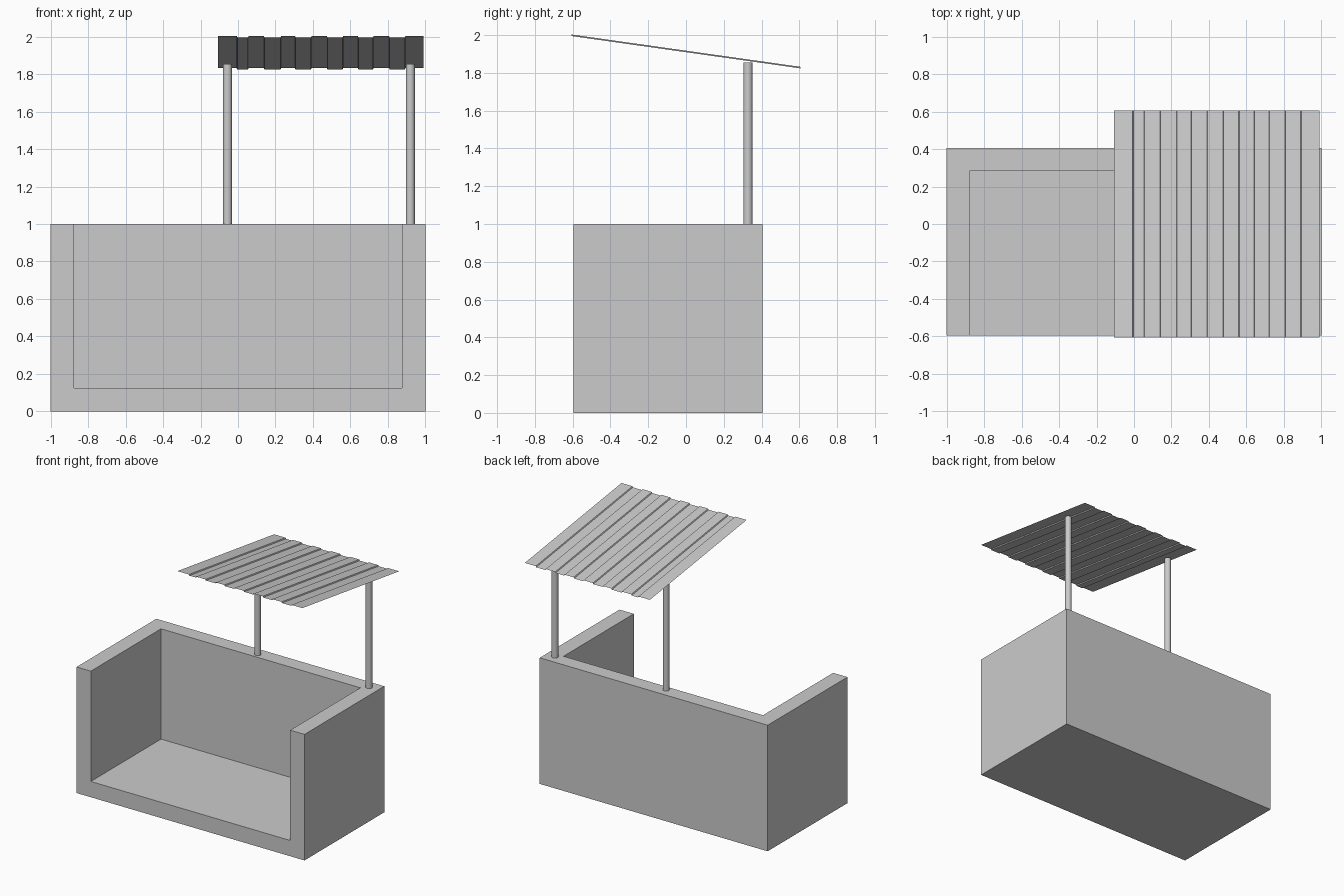
import bpy, bmesh
from mathutils import Vector

if "Cube" in bpy.data.objects:
    bpy.data.objects.remove(bpy.data.objects["Cube"])


def make_object(name, bm):
    bmesh.ops.recalc_face_normals(bm, faces=bm.faces)
    mesh = bpy.data.meshes.new(name)
    bm.to_mesh(mesh)
    bm.free()
    ob = bpy.data.objects.new(name, mesh)
    bpy.context.collection.objects.link(ob)
    return ob


def box(name, lo, hi):
    lo, hi = Vector(lo), Vector(hi)
    bm = bmesh.new()
    bmesh.ops.create_cube(bm, size=1)
    bmesh.ops.scale(bm, vec=hi - lo, verts=bm.verts)
    bmesh.ops.translate(bm, vec=(lo + hi) / 2, verts=bm.verts)
    return make_object(name, bm)


# Open-fronted, open-topped shelter body, hollowed with a cutter
body = box("shelter_body", (-1, -0.595, 0), (1, 0.405, 1))
cutter = box("body_cutter", (-0.875, -0.8, 0.125), (0.875, 0.285, 1.2))
cut = body.modifiers.new("hollow", 'BOOLEAN')
cut.operation = 'DIFFERENCE'
cut.solver = 'EXACT'
cut.object = cutter
bpy.context.view_layer.objects.active = body
body.select_set(True)
bpy.ops.object.modifier_apply(modifier=cut.name)
bpy.data.objects.remove(cutter)

# Two round posts on the back wall
for side, x in (("left", -0.056), ("right", 0.92)):
    bpy.ops.mesh.primitive_cylinder_add(
        vertices=24, radius=0.024, depth=0.855, location=(x, 0.328, 1.4275))
    bpy.context.object.name = side + "_post"
    bpy.ops.object.shade_smooth_by_angle()

# Corrugated sheet roof: stepped profile swept down the slope
edges = [-0.107, -0.005, 0.055, 0.14, 0.228, 0.306, 0.391,
         0.476, 0.56, 0.642, 0.722, 0.808, 0.892, 0.99]
profile = []
for i, (a, b) in enumerate(zip(edges, edges[1:])):
    h = 0.004 if i % 2 == 0 else -0.004
    profile += [(a + 0.002 * (i > 0), h), (b - 0.002 * (i < 12), h)]
bm = bmesh.new()
front = [bm.verts.new((x, -0.606, 1.999 + h)) for x, h in profile]
back = [bm.verts.new((x, 0.606, 1.828 + h)) for x, h in profile]
for i in range(len(profile) - 1):
    bm.faces.new((front[i], front[i + 1], back[i + 1], back[i]))
make_object("corrugated_roof", bm)
